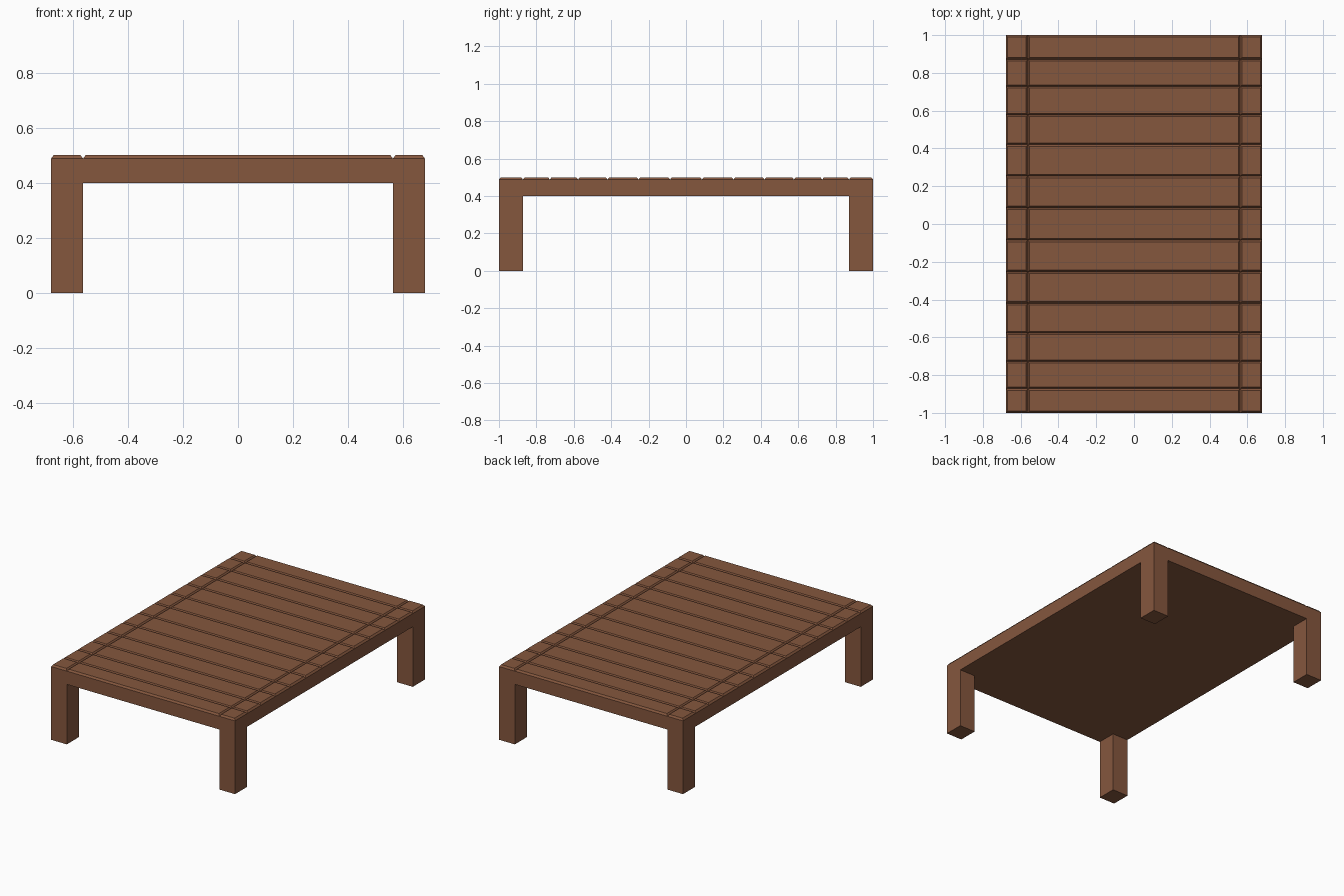
import bpy, bmesh

if "Cube" in bpy.data.objects:
    bpy.data.objects.remove(bpy.data.objects["Cube"])

wood = bpy.data.materials.new("brown_wood")
wood.diffuse_color = (0.235, 0.095, 0.048, 1)
wood.use_nodes = True
wood.node_tree.nodes["Principled BSDF"].inputs["Base Color"].default_value = wood.diffuse_color


def add_object(name, bm):
    bmesh.ops.recalc_face_normals(bm, faces=bm.faces)
    mesh = bpy.data.meshes.new(name)
    bm.to_mesh(mesh)
    bm.free()
    mesh.materials.append(wood)
    obj = bpy.data.objects.new(name, mesh)
    bpy.context.collection.objects.link(obj)


def add_box(name, x0, x1, y0, y1, z0, z1):
    bm = bmesh.new()
    bmesh.ops.create_cube(bm, size=1)
    for v in bm.verts:
        v.co = ((x0 + x1) / 2 + v.co.x * (x1 - x0),
                (y0 + y1) / 2 + v.co.y * (y1 - y0),
                (z0 + z1) / 2 + v.co.z * (z1 - z0))
    add_object(name, bm)


HX, HY = 0.678, 1.0           # half sizes of the top
LX, LY = 0.562, 0.872         # inner edges of the legs
LOW, RIM, TOP = 0.40, 0.488, 0.50

# Table top: a slab whose upper side is a grid of bevelled planks
seams = [0.085, 0.254, 0.42, 0.577, 0.728, LY, HY]
ys = [-s for s in reversed(seams)] + seams
xs = [-HX, -LX, LX, HX]
bm = bmesh.new()
grid = [[bm.verts.new((x, y, RIM)) for y in ys] for x in xs]
planks = [bm.faces.new((grid[i][j], grid[i + 1][j], grid[i + 1][j + 1], grid[i][j + 1]))
          for i in range(len(xs) - 1) for j in range(len(ys) - 1)]
rim = [e for e in bm.edges if e.is_boundary]
skirt = bmesh.ops.extrude_edge_only(bm, edges=rim)["geom"]
for v in skirt:
    if isinstance(v, bmesh.types.BMVert):
        v.co.z = LOW
bmesh.ops.contextual_create(bm, geom=[e for e in skirt
                                      if isinstance(e, bmesh.types.BMEdge) and e.is_boundary])
bmesh.ops.inset_individual(bm, faces=planks, thickness=0.013, depth=0)
for f in planks:
    for v in f.verts:
        v.co.z = TOP
add_object("plank_top", bm)

# Four square legs, flush with the outer sides
for xname, sx in (("left", -1), ("right", 1)):
    for yname, sy in (("front", -1), ("back", 1)):
        x0, x1 = sorted((sx * LX, sx * HX))
        y0, y1 = sorted((sy * LY, sy * HY))
        add_box(f"{yname}_{xname}_leg", x0, x1, y0, y1, 0, LOW)
